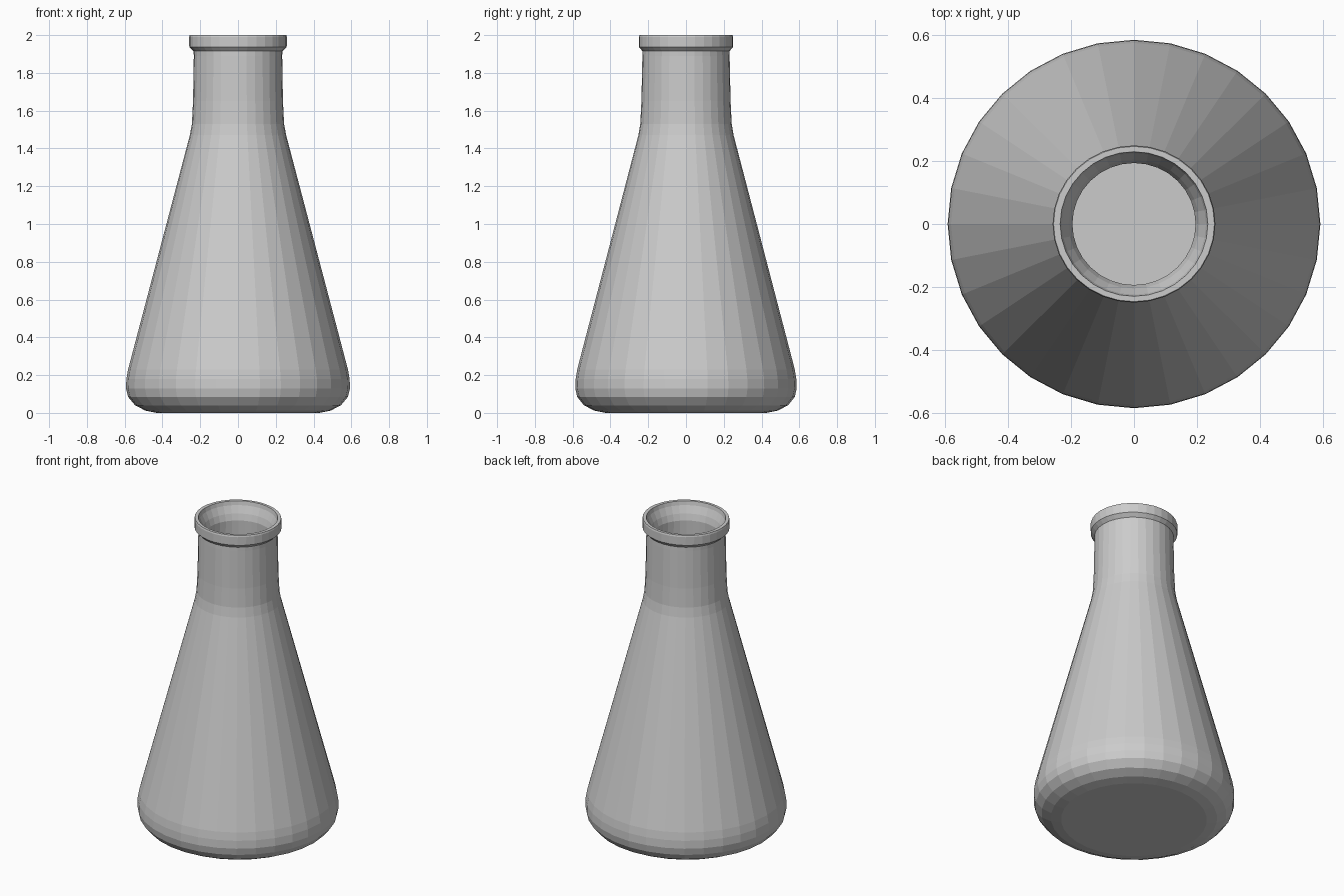
import bpy, bmesh, math

SEGMENTS = 32

glass = bpy.data.materials.new("plain_grey")
glass.diffuse_color = (0.6, 0.6, 0.6, 1)

# (x radius, y radius, height), outer wall from the base up, over the lip, down inside
profile = [
    (0.43, 0.425, 0.0), (0.49, 0.485, 0.012), (0.545, 0.54, 0.04),
    (0.582, 0.576, 0.085), (0.593, 0.586, 0.13), (0.591, 0.584, 0.18),
    (0.582, 0.576, 0.23),                                   # rounded foot
    (0.255, 0.252, 1.47), (0.244, 0.242, 1.53),             # cone and shoulder
    (0.238, 0.236, 1.65), (0.234, 0.231, 1.89),             # neck
    (0.235, 0.23, 1.915), (0.258, 0.25, 1.937),
    (0.259, 0.25, 1.99), (0.256, 0.247, 2.0),               # lip
    (0.235, 0.23, 2.0), (0.229, 0.225, 1.975),
    (0.208, 0.205, 1.93), (0.196, 0.194, 1.89),             # mouth
    (0.20, 0.198, 1.53), (0.212, 0.21, 1.47),
    (0.54, 0.535, 0.23), (0.55, 0.544, 0.14),
    (0.51, 0.505, 0.07), (0.43, 0.425, 0.04),               # inner wall
]

bm = bmesh.new()
rings = []
for rx, ry, z in profile:
    rings.append([bm.verts.new((rx * math.cos(2 * math.pi * i / SEGMENTS),
                                ry * math.sin(2 * math.pi * i / SEGMENTS), z))
                  for i in range(SEGMENTS)])
for a, b in zip(rings, rings[1:]):
    for i in range(SEGMENTS):
        j = (i + 1) % SEGMENTS
        bm.faces.new((a[i], a[j], b[j], b[i]))
# underside and inner floor
bm.faces.new(rings[0][::-1])
bm.faces.new(rings[-1])
bmesh.ops.recalc_face_normals(bm, faces=bm.faces)

mesh = bpy.data.meshes.new("conical_flask")
bm.to_mesh(mesh)
bm.free()
mesh.materials.append(glass)
flask = bpy.data.objects.new("conical_flask", mesh)
bpy.context.collection.objects.link(flask)
